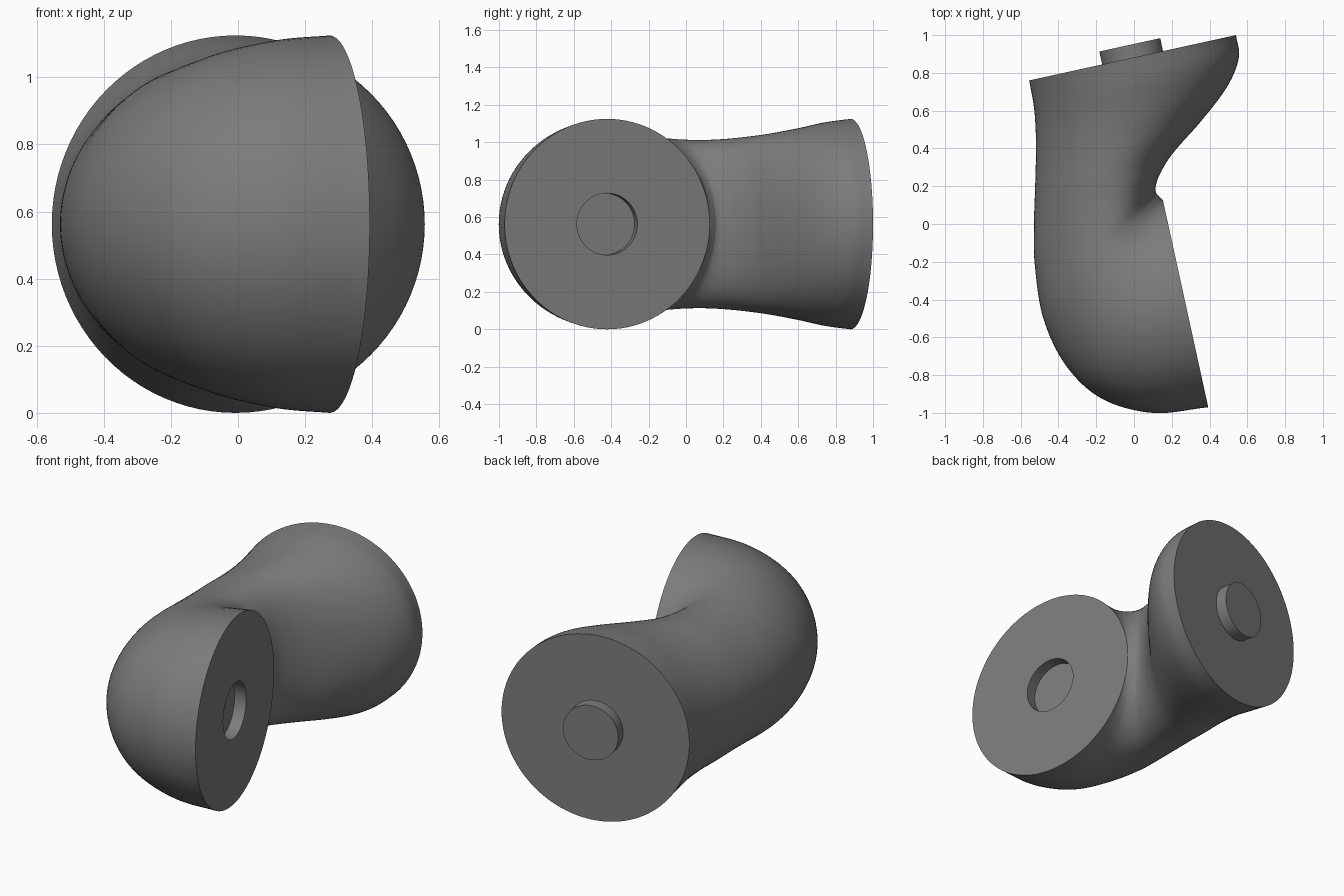
import bpy, bmesh, math
from mathutils import Vector

cube = bpy.data.objects.get("Cube")
if cube:
    bpy.data.objects.remove(cube, do_unlink=True)

SIDES, STEPS = 96, 8
MID_Z = 0.5625
PEG_RADIUS, PEG_DEPTH = 0.165, 0.07

# Bent body sections: outer x, outer y, inner x, inner y, half height, skew
sections = [Vector(s) for s in (
    (-.555, .76, .54, 1.0, .5625, 0),
    (-.53, .62, .555, .88, .545, 0),
    (-.52, .48, .495, .73, .514, .03),
    (-.52, .32, .36, .55, .483, .08),
    (-.525, .15, .21, .38, .462, .15),
    (-.53, -.02, .14, .27, .452, .22),
    (-.525, -.22, .115, .20, .45, .22),
    (-.48, -.50, .117, .165, .46, .12),
    (-.36, -.75, .13, .15, .485, .05),
    (-.17, -.925, .14, .14, .52, 0),
    (.10, -1.0, .15, .13, .55, 0),
    (.393, -.97, .153, .127, .5625, 0),
)]


def smooth_path(points):
    """Pass a smooth curve through the control sections."""
    p = [2 * points[0] - points[1], *points, 2 * points[-1] - points[-2]]
    result = []
    for a, b, c, d in zip(p, p[1:], p[2:], p[3:]):
        for k in range(STEPS):
            t = k / STEPS
            result.append(b + (c - a) * (t / 2)
                          + (2 * a - 5 * b + 4 * c - d) * (t * t / 2)
                          + (3 * b - a - 3 * c + d) * (t ** 3 / 2))
    return result + [points[-1]]


def frame(s):
    """Centre, half width vector, half height and skew of a section."""
    outer, inner = Vector((s[0], s[1], MID_Z)), Vector((s[2], s[3], MID_Z))
    return (outer + inner) / 2, (inner - outer) / 2, s[4], s[5]


def ring(bm, centre, half, height, skew=0):
    """Ellipse whose crown leans toward the inside of the bend."""
    verts = []
    for i in range(SIDES):
        a = math.tau * i / SIDES
        across = half * (math.cos(a) + skew * math.sin(a) ** 2)
        up = Vector((0, 0, height * math.sin(a)))
        verts.append(bm.verts.new(centre + across + up))
    return verts


def peg_rings(bm, section, offset):
    """Round step on a flat end: rim on the face, then its raised or sunk end."""
    centre, half = frame(section)[:2]
    half = half.normalized() * PEG_RADIUS
    normal = Vector((-half.y, half.x, 0)).normalized()
    return [ring(bm, centre + normal * d, half, PEG_RADIUS) for d in (0, offset)]


bm = bmesh.new()
body = [ring(bm, *frame(s)) for s in smooth_path(sections)]

# Raised peg on the back end, matching socket in the side end
peg = peg_rings(bm, sections[0], PEG_DEPTH)
socket = peg_rings(bm, sections[-1], PEG_DEPTH)
rings = peg[::-1] + body + socket

for r, s in zip(rings, rings[1:]):
    for i in range(SIDES):
        j = (i + 1) % SIDES
        bm.faces.new((r[i], r[j], s[j], s[i]))
bm.faces.new(rings[0])
bm.faces.new(rings[-1])
bmesh.ops.recalc_face_normals(bm, faces=bm.faces[:])

# Crisp rims around both flat ends
for rim in (body[0], body[-1]):
    for i in range(SIDES):
        bm.edges.get((rim[i - 1], rim[i])).smooth = False

mesh = bpy.data.meshes.new("elbow_joint")
bm.to_mesh(mesh)
bm.free()
joint = bpy.data.objects.new("elbow_joint", mesh)
bpy.context.collection.objects.link(joint)

# Dark grey finish
grey = (0.2, 0.2, 0.2, 1)
finish = bpy.data.materials.new("dark_grey")
finish.use_nodes = True
finish.diffuse_color = grey
finish.node_tree.nodes["Principled BSDF"].inputs["Base Color"].default_value = grey
mesh.materials.append(finish)

bpy.ops.object.select_all(action='DESELECT')
joint.select_set(True)
bpy.context.view_layer.objects.active = joint
bpy.ops.object.shade_smooth_by_angle(angle=math.radians(35), keep_sharp_edges=True)
